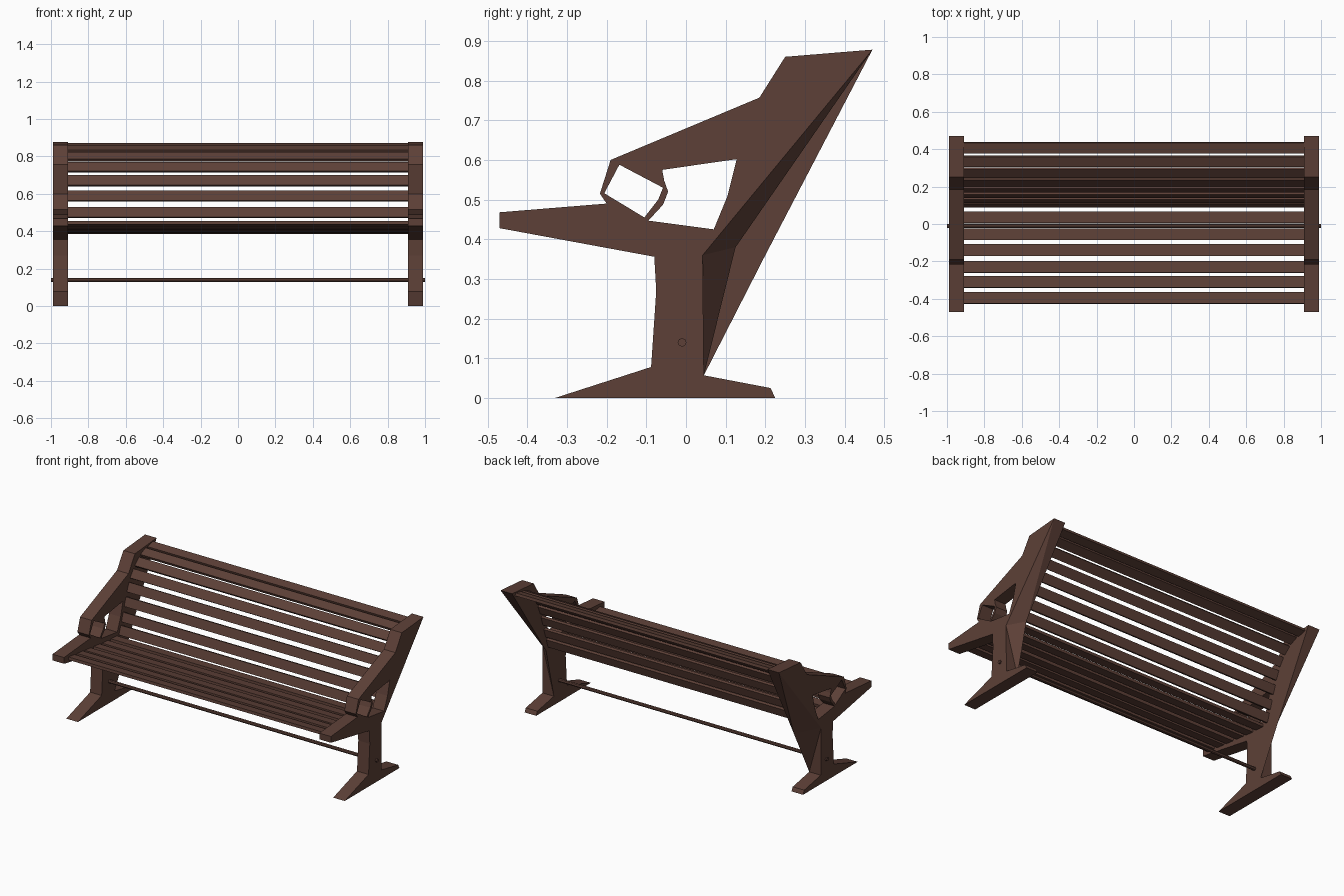
import bpy, bmesh, math
from mathutils import Vector, Matrix

if "Cube" in bpy.data.objects:
    bpy.data.objects.remove(bpy.data.objects["Cube"])

brown = bpy.data.materials.new("dark_brown_wood")
brown.diffuse_color = (0.109, 0.051, 0.038, 1)
brown.use_nodes = True
brown.node_tree.nodes["Principled BSDF"].inputs["Base Color"].default_value = brown.diffuse_color


def finish(bm, name):
    bmesh.ops.recalc_face_normals(bm, faces=bm.faces[:])
    mesh = bpy.data.meshes.new(name)
    bm.to_mesh(mesh)
    bm.free()
    mesh.materials.append(brown)
    obj = bpy.data.objects.new(name, mesh)
    bpy.context.collection.objects.link(obj)
    return obj


# Side frame silhouette (y, z): foot, raked back post, armrest, seat arm, column
def outline(notch):
    return [(-0.33, 0), (0.225, 0), (0.213, 0.025), (0.045, 0.057), notch,
            (0.47, 0.878), (0.25, 0.86), (0.185, 0.757), (-0.19, 0.60),
            (-0.217, 0.515), (-0.20, 0.49), (-0.47, 0.468), (-0.47, 0.428),
            (-0.08, 0.356), (-0.075, 0.27), (-0.088, 0.078)]


# Openings under the armrest, split by the curled scroll
ARM_HOLE = [(-0.06, 0.575), (0.128, 0.602), (0.105, 0.51), (0.07, 0.425),
            (-0.095, 0.447), (-0.058, 0.487), (-0.045, 0.52), (-0.055, 0.548)]
SCROLL_HOLE = [(-0.168, 0.588), (-0.206, 0.516), (-0.105, 0.455),
               (-0.07, 0.50), (-0.058, 0.53)]


def side_frame(name, x_in, x_out, notch_in, notch_out):
    bm = bmesh.new()
    rings = []
    for x, notch in ((x_in, notch_in), (x_out, notch_out)):
        side, edges = [], []
        for loop in (outline(notch), ARM_HOLE, SCROLL_HOLE):
            vs = [bm.verts.new((x, y, z)) for y, z in loop]
            edges += [bm.edges.new((vs[i - 1], vs[i])) for i in range(len(vs))]
            side.append(vs)
        bmesh.ops.triangle_fill(bm, use_beauty=True, use_dissolve=False,
                                edges=edges, normal=(1, 0, 0))
        rings.append(side)
    # walls joining the inner and outer silhouettes
    for a, b in zip(*rings):
        for i in range(len(a)):
            bm.faces.new((a[i - 1], a[i], b[i]))
            bm.faces.new((a[i - 1], b[i], b[i - 1]))
    finish(bm, name)


side_frame("right_side_frame", 0.908, 0.99, (0.125, 0.38), (0.042, 0.36))
side_frame("left_side_frame", -0.908, -0.99, (0.20, 0.36), (0.042, 0.36))


# Slats: boards spanning between the frames
def slat(name, y, z, angle, width, thick=0.018):
    bm = bmesh.new()
    bmesh.ops.create_cube(bm, size=1)
    bmesh.ops.transform(bm, verts=bm.verts[:], matrix=(
        Matrix.Translation((0, y, z)) @ Matrix.Rotation(angle, 4, 'X')
        @ Matrix.Diagonal((1.83, width, thick, 1))))
    finish(bm, name)


# Seat and backrest follow one curved line of slat centres
seat = [(-0.395, 0.442), (-0.31, 0.432), (-0.23, 0.422),
        (-0.14, 0.412), (-0.055, 0.402), (0.035, 0.396)]
back = [(0.105, 0.425), (0.13, 0.50), (0.158, 0.588), (0.187, 0.67),
        (0.225, 0.742), (0.275, 0.798), (0.335, 0.838), (0.408, 0.855)]
for label, pts, width in (("seat_slat", seat, 0.062), ("back_slat", back, 0.058)):
    for i, (y, z) in enumerate(pts):
        p, q = pts[max(i - 1, 0)], pts[min(i + 1, len(pts) - 1)]
        slat(f"{label}_{i + 1}", y, z, math.atan2(q[1] - p[1], q[0] - p[0]), width)

# Stretcher rod through both columns
bm = bmesh.new()
bmesh.ops.create_cone(bm, cap_ends=True, segments=8, radius1=0.011, radius2=0.011,
                      depth=2.0, matrix=Matrix.Translation((0, -0.01, 0.14))
                      @ Matrix.Rotation(math.pi / 2, 4, 'Y'))
finish(bm, "stretcher_rod")
